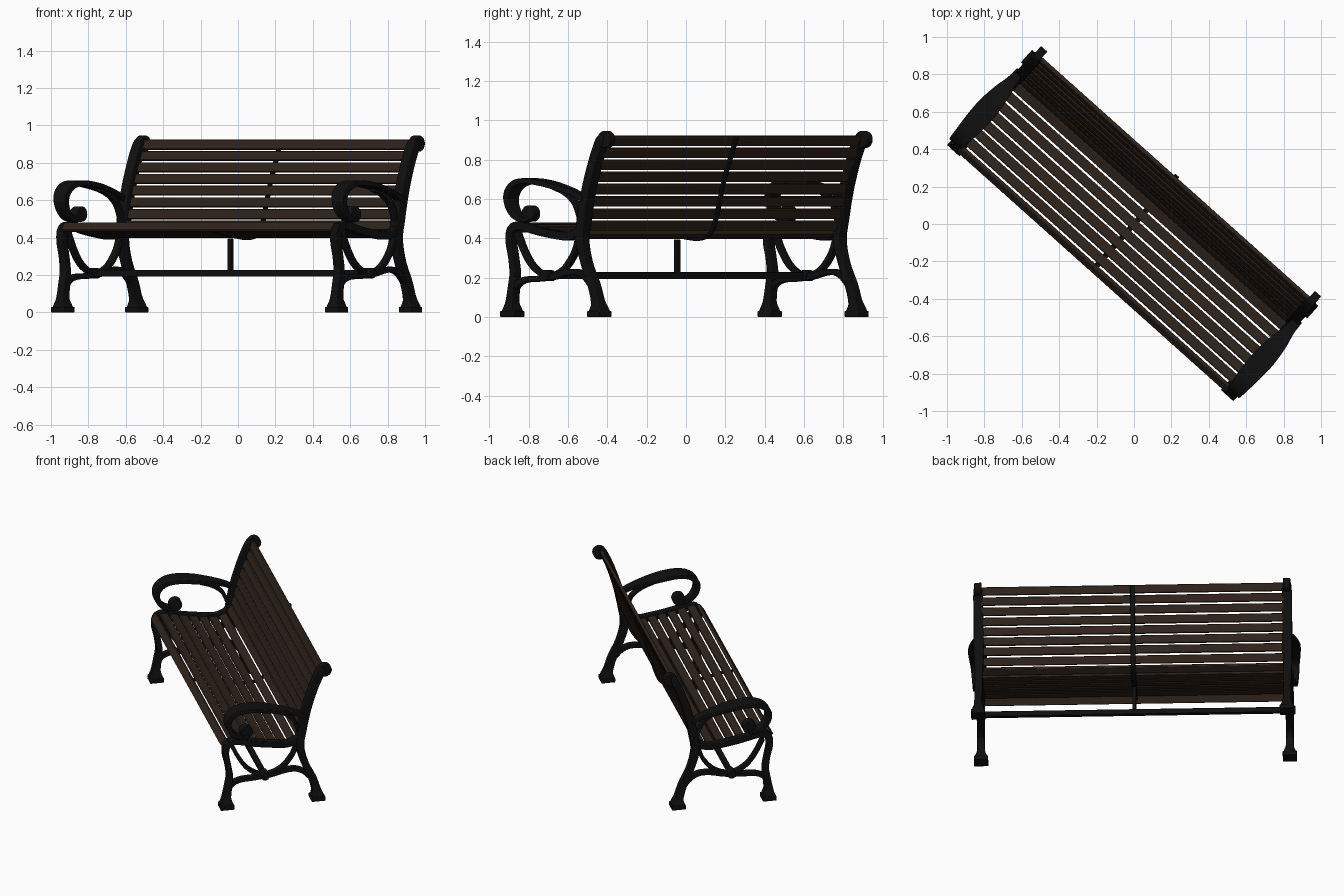
import bpy, bmesh, math
from mathutils import Vector, Matrix

if "Cube" in bpy.data.objects:
    bpy.data.objects.remove(bpy.data.objects["Cube"])

TURN = math.radians(-41.8)   # the bench stands diagonally
U = 0.982                    # end frame offset along the bench


def material(name, col):
    m = bpy.data.materials.new(name)
    m.diffuse_color = (*col, 1)
    m.use_nodes = True
    m.node_tree.nodes["Principled BSDF"].inputs["Base Color"].default_value = m.diffuse_color
    return m


IRON = material("black_iron", (0.005, 0.005, 0.005))
WOOD = material("dark_wood", (0.028, 0.017, 0.011))


def smooth_path(pts, n=6):
    """Catmull-Rom through tuples of any size."""
    p = [Vector(q) for q in pts]
    p = [2 * p[0] - p[1]] + p + [2 * p[-1] - p[-2]]
    out = []
    for i in range(1, len(p) - 2):
        a, b, c, d = p[i - 1:i + 3]
        for k in range(n):
            t = k / n
            out.append(0.5 * (2 * b + (c - a) * t + (2 * a - 5 * b + 4 * c - d) * t * t
                              + (3 * b - a - 3 * c + d) * t ** 3))
    return out + [p[-2]]


def finish(name, bm, mat, mirror=True, bevel=0.004):
    bmesh.ops.recalc_face_normals(bm, faces=bm.faces)
    me = bpy.data.meshes.new(name)
    bm.to_mesh(me)
    bm.free()
    me.materials.append(mat)
    ob = bpy.data.objects.new(name, me)
    bpy.context.collection.objects.link(ob)
    ob.rotation_euler.z = TURN
    if bevel:
        b = ob.modifiers.new("bevel", 'BEVEL')
        b.width, b.segments, b.limit_method = bevel, 2, 'ANGLE'
        b.angle_limit = math.radians(50)
    if mirror:
        ob.modifiers.new("mirror", 'MIRROR')
    bpy.ops.object.select_all(action='DESELECT')
    bpy.context.view_layer.objects.active = ob
    ob.select_set(True)
    bpy.ops.object.shade_smooth_by_angle(angle=math.radians(35))
    return ob


def ribbon(name, rows, u=U, mirror=True, offset=0.0):
    """Bar along (depth, height, thickness, width) rows."""
    path = smooth_path([Vector(r).to_4d() for r in rows])
    bm = bmesh.new()
    rings = []
    for i, q in enumerate(path):
        d = path[min(i + 1, len(path) - 1)] - path[max(i - 1, 0)]
        n = Vector((-d[1], d[0])).normalized()
        h, w = q[2] / 2, q[3] / 2
        rings.append([bm.verts.new((u + a * w, q[0] + n.x * (b * h + offset), q[1] + n.y * (b * h + offset)))
                      for a, b in ((-1, -1), (1, -1), (1, 1), (-1, 1))])
    for r, s in zip(rings, rings[1:]):
        for k in range(4):
            bm.faces.new((r[k], r[(k + 1) % 4], s[(k + 1) % 4], s[k]))
    bm.faces.new(rings[0])
    bm.faces.new(rings[-1])
    return finish(name, bm, IRON, mirror)


def bar(pts, t, w):
    return [(v, z, t, w) for v, z in pts]


def box(bm, centre, size, tilt=0.0):
    bmesh.ops.create_cube(bm, size=1, matrix=Matrix.Translation(centre)
                          @ Matrix.Rotation(tilt, 4, 'X') @ Matrix.Diagonal((*size, 1)))


def disc(name, v, z, r, width, u=U):
    bm = bmesh.new()
    bmesh.ops.create_cone(bm, cap_ends=True, segments=28, radius1=r, radius2=r, depth=width,
                          matrix=Matrix.Translation((u, v, z)) @ Matrix.Rotation(math.pi / 2, 4, 'Y'))
    finish(name, bm, IRON)


# seat and back curve shared by slats, rails and centre strap
CURVE = [(-.335, .435), (-.305, .466), (-.24, .463), (-.12, .437), (0, .418), (.09, .411),
         (.155, .437), (.187, .50), (.215, .60), (.25, .72), (.29, .82), (.328, .92)]

# slats spaced evenly along the curve
path = smooth_path(CURVE, 12)
run = [0.0]
for a, b in zip(path, path[1:]):
    run.append(run[-1] + (b - a).length)
COUNT = 16
pitch = (run[-1] - .05) / (COUNT - 1)
bm = bmesh.new()
for k in range(COUNT):
    s = .025 + k * pitch
    i = next(j for j in range(1, len(run)) if run[j] >= s)
    q = path[i - 1].lerp(path[i], (s - run[i - 1]) / (run[i] - run[i - 1]))
    d = path[i] - path[i - 1]
    box(bm, (0, q[0], q[1]), (1.93, pitch - .013, .022), math.atan2(d[1], d[0]))
finish("slats", bm, WOOD, mirror=False)

# centre strap behind the slats
ribbon("centre_strap", bar(CURVE[1:], .012, .03), u=0, mirror=False, offset=-.017)

# end frames: seat rail, legs and back post
ribbon("seat_rail", bar([(-.30, .455)] + CURVE[2:7] + [(.18, .47)], .042, .05))
ribbon("front_leg", [(-.307, .02, .085, .085), (-.307, .045, .07, .07), (-.306, .08, .053, .052),
                     (-.296, .15, .045, .05), (-.287, .22, .04, .05), (-.297, .30, .036, .05),
                     (-.313, .38, .04, .05), (-.305, .44, .045, .05), (-.265, .465, .04, .05),
                     (-.20, .455, .03, .05)])
ribbon("back_leg_and_post", [(.286, .02, .085, .085), (.284, .045, .07, .07), (.277, .08, .055, .052),
                             (.252, .16, .05, .05), (.203, .27, .045, .05), (.172, .39, .05, .055),
                             (.184, .50, .055, .06), (.217, .65, .052, .062), (.262, .79, .05, .062),
                             (.305, .89, .05, .06), (.325, .925, .03, .05)])
disc("post_scroll", .335, .903, .043, .045)

# feet
bm = bmesh.new()
for v in (-.307, .286):
    box(bm, (U, v, .015), (.09, .09, .03))
finish("feet", bm, IRON)

# armrest with front curl
ribbon("armrest", [(.20, .60, .03, .05), (.13, .632, .028, .06), (.05, .655, .026, .095),
                   (-.06, .68, .026, .12), (-.17, .692, .028, .115), (-.25, .677, .032, .10),
                   (-.297, .63, .036, .09), (-.297, .57, .034, .08), (-.262, .517, .03, .07),
                   (-.21, .495, .026, .06), (-.165, .50, .02, .05)], u=U + .015)
disc("arm_scroll", -.18, .526, .041, .055)
ribbon("arm_bracket", bar([(-.02, .66), (.06, .63), (.12, .585), (.15, .53), (.175, .46)], .024, .04))

# decorative hoop and leg brace
ribbon("hoop", bar([(-.27, .43), (-.225, .34), (-.17, .265), (-.10, .22), (-.03, .212),
                    (.05, .245), (.11, .31), (.14, .37), (.15, .42)], .026, .04))
ribbon("leg_brace", bar([(-.295, .13), (-.265, .17), (-.21, .19), (-.12, .195), (-.02, .205), (.07, .225),
                         (.14, .228), (.195, .205), (.24, .16)], .03, .042))

# long stretcher, its end bosses and the centre prop
bm = bmesh.new()
box(bm, (0, -.06, .21), (2 * U, .03, .036))
box(bm, (0, -.06, .30), (.025, .025, .19))
finish("stretcher_and_prop", bm, IRON, mirror=False)
disc("stretcher_boss", -.06, .21, .028, .075, u=U + .005)
